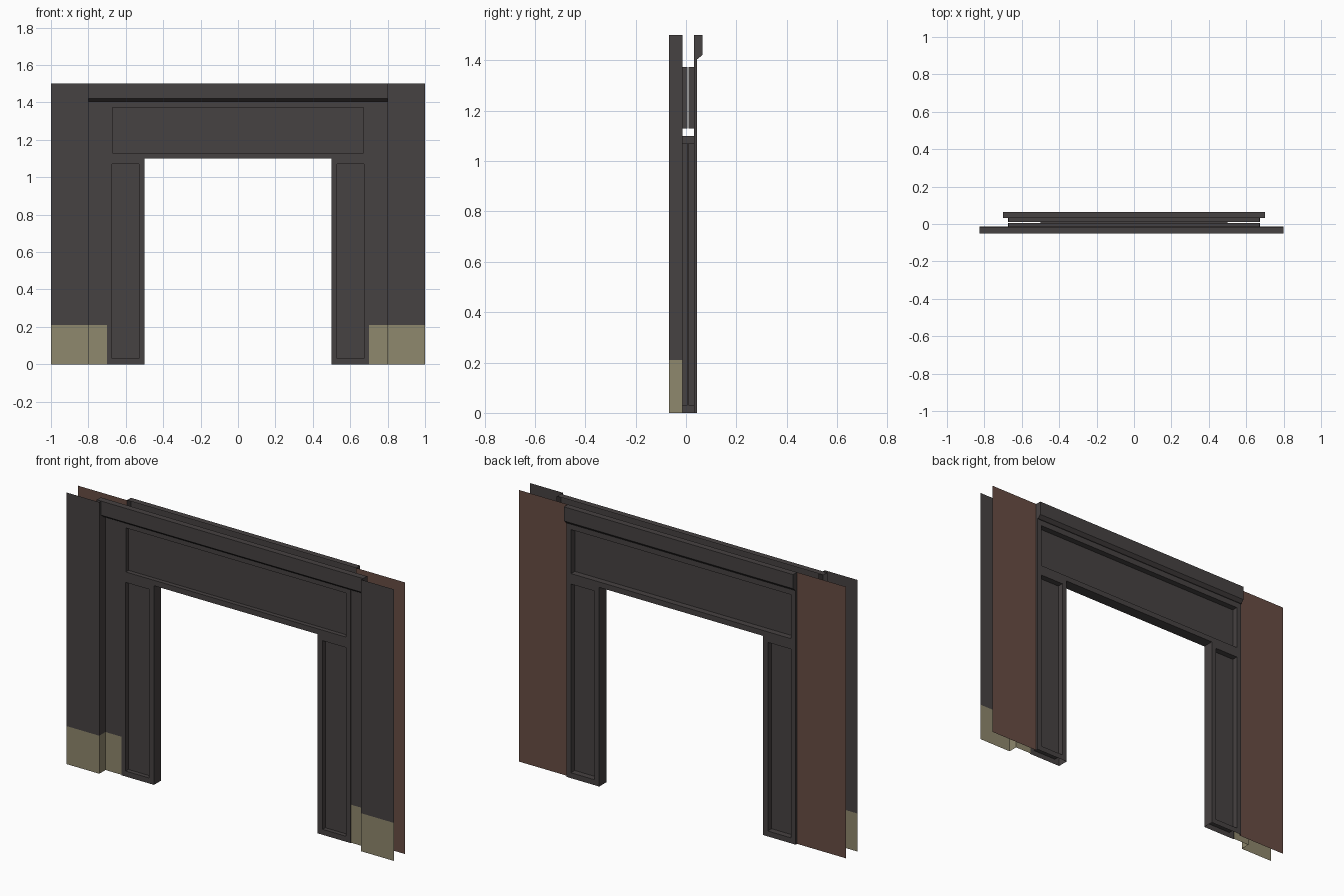
import bpy
from mathutils import Vector

if "Cube" in bpy.data.objects:
    bpy.data.objects.remove(bpy.data.objects["Cube"])


def material(name, rgb):
    m = bpy.data.materials.new(name)
    m.diffuse_color = (*rgb, 1)
    m.use_nodes = True
    m.node_tree.nodes["Principled BSDF"].inputs["Base Color"].default_value = m.diffuse_color
    return m


GREY = material("dark_grey", (0.062, 0.054, 0.054))
KHAKI = material("khaki", (0.275, 0.246, 0.153))
BROWN = material("brown", (0.138, 0.074, 0.058))


class Part:
    """Collects flat faces, each turned towards a given direction."""

    def __init__(self, name, *mats):
        self.name, self.mats = name, mats
        self.verts, self.faces, self.index = [], [], []

    def face(self, pts, facing, mat=0):
        pts = [Vector(p) for p in pts]
        n = (pts[1] - pts[0]).cross(pts[2] - pts[1])
        if n.dot(Vector(facing)) < 0:
            pts.reverse()
        k = len(self.verts)
        self.verts += pts
        self.faces.append(range(k, k + len(pts)))
        self.index.append(mat)

    def plate_y(self, x0, x1, z0, z1, y, s, mat=0):
        self.face([(x0, y, z0), (x1, y, z0), (x1, y, z1), (x0, y, z1)], (0, s, 0), mat)

    def plate_x(self, x, y0, y1, z0, z1, s, mat=0):
        self.face([(x, y0, z0), (x, y1, z0), (x, y1, z1), (x, y0, z1)], (s, 0, 0), mat)

    def plate_z(self, x0, x1, y0, y1, z, s):
        self.face([(x0, y0, z), (x1, y0, z), (x1, y1, z), (x0, y1, z)], (0, 0, s))

    def recessed(self, o, i, y, d, s):
        """Rim o with sunken panel i; both are x0, x1, z0, z1."""
        self.plate_y(o[0], i[0], o[2], o[3], y, s)
        self.plate_y(i[1], o[1], o[2], o[3], y, s)
        self.plate_y(i[0], i[1], o[2], i[2], y, s)
        self.plate_y(i[0], i[1], i[3], o[3], y, s)
        self.plate_y(*i, d, s)
        self.plate_x(i[0], y, d, i[2], i[3], 1)
        self.plate_x(i[1], y, d, i[2], i[3], -1)
        self.plate_z(i[0], i[1], y, d, i[2], 1)
        self.plate_z(i[0], i[1], y, d, i[3], -1)

    def build(self):
        me = bpy.data.meshes.new(self.name)
        me.from_pydata(self.verts, [], [list(f) for f in self.faces])
        for m in self.mats:
            me.materials.append(m)
        for p, k in zip(me.polygons, self.index):
            p.material_index = k
        ob = bpy.data.objects.new(self.name, me)
        bpy.context.collection.objects.link(ob)


WALL_F, WALL_B = -0.014, 0.031      # wall planes beside the frame
FRONT, BACK = -0.019, 0.043         # frame faces
OUTER = -0.068                      # outer front wall
BASE, TOP, HEAD = 0.21, 1.5, 1.405

for s, side in ((-1, "left"), (1, "right")):
    # stepped front wall with a painted base
    w = Part("front_wall_" + side, GREY, KHAKI)
    for z0, z1, zi, m in ((0, BASE, BASE, 1), (BASE, TOP, HEAD, 0)):
        w.plate_y(*sorted((s * 0.8, s)), z0, z1, OUTER, -1, m)
        w.plate_x(s * 0.8, OUTER, WALL_F, z0, z1, -s, m)
        w.plate_y(*sorted((s * 0.7, s * 0.8)), z0, zi, WALL_F, -1, m)
    w.build()

    # plain rear wall
    w = Part("rear_wall_" + side, BROWN)
    w.plate_y(*sorted((s * 0.7, s)), 0, TOP, WALL_B, 1)
    w.build()

    # door post with sunken panels, jamb and outer edges
    p = Part("door_post_" + side, GREY)
    o = (*sorted((s * 0.5, s * 0.7)), 0, 1.1)
    i = (*sorted((s * 0.53, s * 0.673)), 0.03, 1.072)
    p.recessed(o, i, FRONT, 0.005, -1)
    p.recessed(o, i, BACK, 0.01, 1)
    p.plate_x(s * 0.5, FRONT, BACK, 0, 1.1, -s)
    p.plate_x(s * 0.7, FRONT, WALL_F, 0, HEAD, s)
    p.plate_x(s * 0.7, WALL_B, BACK, 0, HEAD, s)
    p.build()

# lintel with sunken panels and underside
l = Part("lintel", GREY)
o, i = (-0.7, 0.7, 1.1, HEAD), (-0.672, 0.672, 1.13, 1.373)
l.recessed(o, i, FRONT, 0.005, -1)
l.recessed(o, i, BACK, 0.01, 1)
l.plate_z(-0.5, 0.5, FRONT, BACK, 1.1, -1)
l.build()


def cornice(name, x0, x1, prof, s, caps):
    c = Part(name, GREY)
    for k, ((ya, za), (yb, zb)) in enumerate(zip(prof, prof[1:])):
        facing = [(0, s * 0.01, -1), (0, s * 0.5, -1), (0, s, 0), (0, 0, 1)][k]
        c.face([(x0, ya, za), (x1, ya, za), (x1, yb, zb), (x0, yb, zb)], facing)
    if caps:
        for x, d in ((x0, -1), (x1, 1)):
            c.face([(x, y, z) for y, z in prof] + [(x, prof[-1][0], HEAD)], (d, 0, 0))
    c.build()


# moulded strips along the top, front and rear
cornice("front_cornice", -0.827, 0.8,
        [(WALL_F, HEAD), (-0.03, HEAD), (-0.052, 1.422), (-0.052, TOP), (-0.018, TOP)], -1, False)
cornice("rear_cornice", -0.7, 0.7,
        [(BACK, HEAD), (0.047, HEAD), (0.065, 1.422), (0.065, TOP), (WALL_B, TOP)], 1, True)
